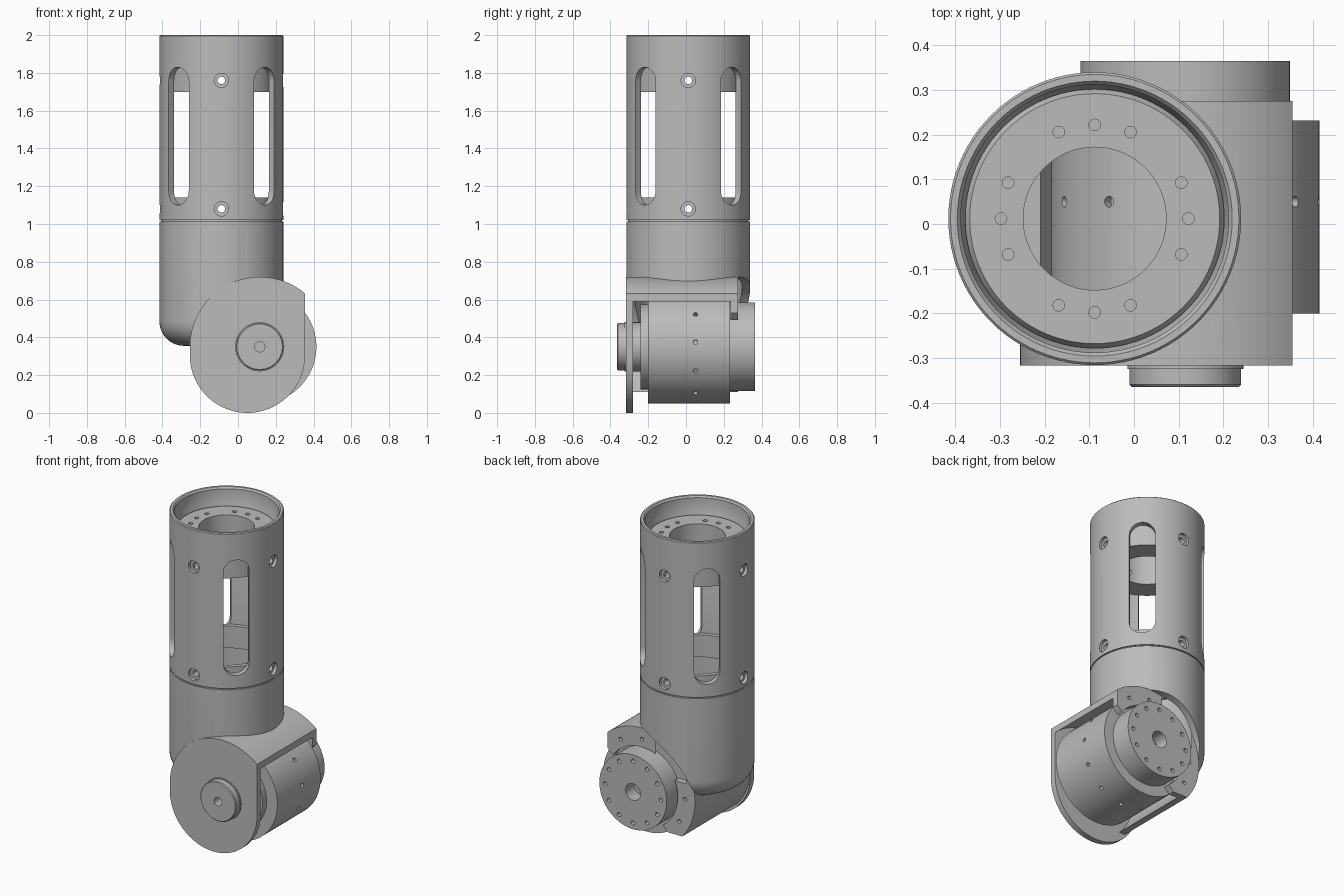
import bpy, bmesh
from math import pi, sin, cos, radians
from mathutils import Matrix, Vector

cube = bpy.data.objects.get("Cube")
if cube:
    bpy.data.objects.remove(cube, do_unlink=True)

grey = bpy.data.materials.new("machined grey")
grey.use_nodes = True
COLOUR = (0.5, 0.5, 0.5, 1)
grey.diffuse_color = COLOUR
grey.node_tree.nodes["Principled BSDF"].inputs["Base Color"].default_value = COLOUR

UPRIGHT = Matrix.Translation((-0.088, 0.012, 0))          # arm tube axis
MOTOR = Matrix.Translation((0.115, 0, 0.35))              # joint axis, along y
ALONG_Y = Matrix.Rotation(-pi / 2, 4, 'X')
ALONG_X = Matrix.Rotation(pi / 2, 4, 'Y')
parts = []


def finish(bm, name):
    bmesh.ops.recalc_face_normals(bm, faces=bm.faces)
    mesh = bpy.data.meshes.new(name)
    bm.to_mesh(mesh)
    bm.free()
    mesh.materials.append(grey)
    ob = bpy.data.objects.new(name, mesh)
    bpy.context.collection.objects.link(ob)
    return ob


def lathe(name, profile, place, closed=False, steps=96):
    """Spin (radius, height) points around local z."""
    bm = bmesh.new()
    vs = [bm.verts.new((r, 0, h)) for r, h in profile]
    pairs = list(zip(vs, vs[1:])) + ([(vs[-1], vs[0])] if closed else [])
    edges = [bm.edges.new(p) for p in pairs]
    bmesh.ops.spin(bm, geom=vs + edges, cent=(0, 0, 0), axis=(0, 0, 1),
                   angle=2 * pi, steps=steps)
    bmesh.ops.remove_doubles(bm, verts=bm.verts, dist=1e-5)
    bm.transform(place)
    return finish(bm, name)


def rod(radius, low, high, place, steps=96):
    return lathe("cutter", [(0, low), (radius, low), (radius, high), (0, high)],
                 place, steps=steps)


def pins(radius, length, places):
    """Several separate small cylinders as one cutter."""
    bm = bmesh.new()
    for m in places:
        bmesh.ops.create_cone(bm, cap_ends=True, segments=20, radius1=radius,
                              radius2=radius, depth=length, matrix=m)
    return finish(bm, "cutter")


def slab(name, outline, low, high, place):
    """Extrude an (x, z) outline along y."""
    bm = bmesh.new()
    face = bm.faces.new([bm.verts.new((x, low, z)) for x, z in outline])
    ext = bmesh.ops.extrude_face_region(bm, geom=[face])
    moved = [v for v in ext["geom"] if isinstance(v, bmesh.types.BMVert)]
    bmesh.ops.translate(bm, verts=moved, vec=(0, high - low, 0))
    bm.transform(place)
    return finish(bm, name)


def arc(radius, start, end, count, cx=0, cy=0):
    angles = [radians(start + (end - start) * i / count) for i in range(count + 1)]
    return [(cx + radius * cos(a), cy + radius * sin(a)) for a in angles]


def boolean(ob, other, operation='DIFFERENCE'):
    mod = ob.modifiers.new("cut", 'BOOLEAN')
    mod.operation, mod.object, mod.solver = operation, other, 'EXACT'
    bpy.context.view_layer.objects.active = ob
    bpy.ops.object.modifier_apply(modifier=mod.name)
    bpy.data.objects.remove(other, do_unlink=True)


def around(radius, angles, height):
    return [Matrix.Translation((radius * cos(radians(a)), radius * sin(radians(a)), height))
            for a in angles]


# Slotted sleeve
sleeve = lathe("slotted_sleeve", [(0.29, 1.02), (0.328, 1.02), (0.328, 1.995), (0.323, 2.0),
               (0.308, 2.0), (0.3, 1.99), (0.3, 1.9), (0.29, 1.88)], UPRIGHT, closed=True)
slot = arc(0.075, 0, 180, 16, 0, 1.755) + arc(0.075, 180, 360, 16, 0, 1.175)
for turn in (45, 135, 225, 315):
    boolean(sleeve, slab("cutter", slot, 0.15, 0.5,
                         UPRIGHT @ Matrix.Rotation(radians(turn), 4, 'Z')))

# End plate with bolt circle, and lower coupling ring
end_plate = lathe("end_plate", [(0.16, 1.7), (0.292, 1.7), (0.292, 1.87), (0.28, 1.89),
                  (0.16, 1.89)], UPRIGHT, closed=True)
bolt_angles = [q + d for q in (0, 90, 180, 270) for d in (-22.5, 0, 22.5)]
boolean(end_plate, pins(0.013, 0.06, [UPRIGHT @ m for m in around(0.21, bolt_angles, 1.89)]))
ring = lathe("coupling_ring", [(0.265, 1.0), (0.32, 1.0), (0.32, 1.03), (0.292, 1.03),
             (0.292, 1.14), (0.265, 1.14)], UPRIGHT, closed=True)

# Cross-drilled screw holes with counterbores
for height, inner in ((1.76, end_plate), (1.08, ring)):
    for turn in (ALONG_X, ALONG_Y):
        place = UPRIGHT @ Matrix.Translation((0, 0, height)) @ turn
        for ob in (sleeve, inner):
            boolean(ob, rod(0.02, -0.5, 0.5, place, 24))
        for low, high in ((0.308, 0.5), (-0.5, -0.308)):
            boolean(sleeve, rod(0.038, low, high, place, 32))

# Elbow housing: rounded tube joined to an upper-left half shell
housing = lathe("elbow_housing", [(0, 0.355)] + arc(0.13, -90, 0, 10, 0.198, 0.485)
                + [(0.328, 1.012), (0, 1.012)], UPRIGHT)
boolean(housing, rod(0.37, 0.275, 0.6, MOTOR @ ALONG_Y))
half = arc(0.37, 49.6, 220.4, 64) + [(-0.18, -0.24), (0.24, 0.18)]
boolean(housing, slab("cutter", half, -0.29, 0.275, MOTOR), 'UNION')
boolean(housing, rod(0.285, 0.45, 1.2, UPRIGHT))
boolean(housing, rod(0.34, -0.28, 0.235, MOTOR @ ALONG_Y))
boolean(housing, rod(0.25, 0.2, 0.6, MOTOR @ ALONG_Y))
boolean(housing, pins(0.012, 0.05, [MOTOR @ ALONG_Y @ m for m in
                                    around(0.3, range(-210, -30, 30), 0.275)]))

# Front cover plate
outline = arc(0.305, 180, 360, 48, -0.065, -0.045) + arc(0.37, 49.6, 180, 48)
cover = slab("front_cover", outline, -0.317, -0.28, MOTOR)
boolean(cover, rod(0.1, -0.5, 0, MOTOR @ ALONG_Y))

# Joint motor: front boss, cap, body and output flange in one turned part
motor = lathe("joint_motor", [
    (0.027, -0.365), (0.12, -0.365), (0.125, -0.36), (0.125, -0.325), (0.13, -0.325),
    (0.13, -0.24), (0.225, -0.24), (0.225, -0.2), (0.3, -0.2), (0.3, 0.232),
    (0.235, 0.232), (0.235, 0.365), (0.052, 0.365), (0.052, 0.28), (0.027, 0.28)],
    MOTOR @ ALONG_Y, closed=True)
boolean(motor, pins(0.013, 0.06, [MOTOR @ ALONG_Y @ m for m in
                                  around(0.195, range(0, 360, 30), 0.365)]))
radial = [MOTOR @ Matrix.Rotation(-radians(4.8 + 30 * i), 4, 'Y')
          @ Matrix.Translation((0.3, 0.05, 0)) @ ALONG_X for i in range(12)]
boolean(motor, pins(0.012, 0.05, radial))

# Smooth turned faces, keep machined edges sharp
for ob in (sleeve, end_plate, ring, housing, cover, motor):
    bpy.ops.object.select_all(action='DESELECT')
    ob.select_set(True)
    bpy.context.view_layer.objects.active = ob
    bpy.ops.object.shade_smooth_by_angle(angle=radians(30))
